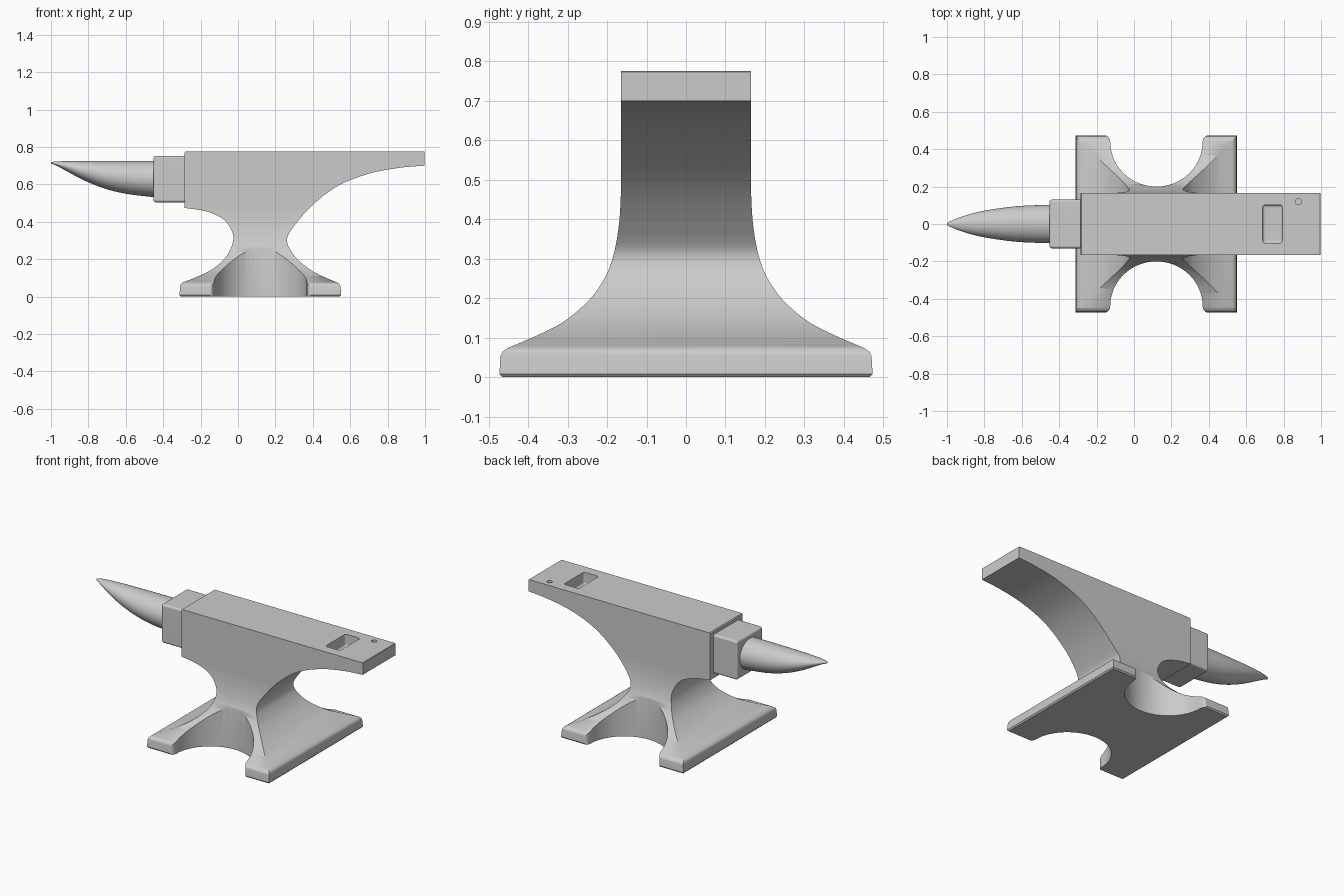
import bpy, bmesh, math
from mathutils import Matrix, Vector

if "Cube" in bpy.data.objects:
    bpy.data.objects.remove(bpy.data.objects["Cube"])


def spline(pts, n=7):
    """Catmull-Rom curve through points of any dimension."""
    p = [tuple(2 * a - b for a, b in zip(pts[0], pts[1]))] + list(pts)
    p.append(tuple(2 * a - b for a, b in zip(pts[-1], pts[-2])))
    out = []
    for i in range(1, len(p) - 2):
        for k in range(n):
            t = k / n
            out.append(tuple(
                0.5 * (2 * b + (c - a) * t + (2 * a - 5 * b + 4 * c - d) * t * t
                       + (3 * b - a - 3 * c + d) * t ** 3)
                for a, b, c, d in zip(*p[i - 1:i + 3])))
    return out + [tuple(pts[-1])]


def finish(name, bm):
    bmesh.ops.recalc_face_normals(bm, faces=bm.faces[:])
    me = bpy.data.meshes.new(name)
    bm.to_mesh(me)
    bm.free()
    ob = bpy.data.objects.new(name, me)
    bpy.context.collection.objects.link(ob)
    return ob


def prism(name, outline, axis, lo, hi):
    """Extrude a 2D outline along the x, y or z axis."""
    place = {'x': lambda a, b, t: (t, a, b), 'y': lambda a, b, t: (a, t, b),
             'z': lambda a, b, t: (a, b, t)}[axis]
    bm = bmesh.new()
    ends = [[bm.verts.new(place(a, b, t)) for a, b in outline] for t in (lo, hi)]
    for e in ends:
        bm.faces.new(e)
    n = len(outline)
    for i in range(n):
        j = (i + 1) % n
        bm.faces.new((ends[0][i], ends[0][j], ends[1][j], ends[1][i]))
    return finish(name, bm)


def box(name, lo, hi, r):
    lo, hi = Vector(lo), Vector(hi)
    bm = bmesh.new()
    bmesh.ops.create_cube(bm, size=1, matrix=Matrix.Translation((lo + hi) / 2)
                          @ Matrix.Diagonal((*(hi - lo), 1)))
    bmesh.ops.bevel(bm, geom=bm.edges[:], offset=r, segments=3, profile=0.5,
                    affect='EDGES')
    return finish(name, bm)


def boolean(ob, tool, op):
    """Apply a boolean and remove its helper."""
    tool.hide_render = True
    m = ob.modifiers.new(op, 'BOOLEAN')
    m.operation, m.object, m.solver = op, tool, 'EXACT'
    bpy.context.view_layer.objects.active = ob
    bpy.ops.object.modifier_apply(modifier=m.name)
    bpy.data.objects.remove(tool)


def smooth(ob, angle=35):
    bpy.ops.object.select_all(action='DESELECT')
    ob.select_set(True)
    bpy.context.view_layer.objects.active = ob
    bpy.ops.object.shade_smooth_by_angle(angle=math.radians(angle))
    ob.modifiers.new('normals', 'WEIGHTED_NORMAL').keep_sharp = True


# body: front silhouette crossed with the flared side silhouette
right = spline([(0.998, 0.70), (0.86, 0.688), (0.70, 0.657), (0.54, 0.595),
                (0.41, 0.50), (0.31, 0.39), (0.262, 0.305), (0.30, 0.22),
                (0.38, 0.148), (0.46, 0.105), (0.53, 0.076)])
left = spline([(-0.295, 0.076), (-0.225, 0.103), (-0.135, 0.148), (-0.06, 0.218),
               (-0.025, 0.305), (-0.043, 0.37), (-0.09, 0.422), (-0.18, 0.458),
               (-0.285, 0.474)])
front = ([(-0.285, 0.77), (-0.28, 0.776), (0.995, 0.776), (0.998, 0.773)] + right
         + [(0.543, 0.067), (0.548, 0.054), (0.552, 0.008), (0.545, 0),
            (-0.306, 0), (-0.313, 0.008), (-0.309, 0.054), (-0.305, 0.067)] + left)
body = prism('anvil_body', front, 'y', -0.7, 0.7)

half = [(0.466, -0.1), (0.466, 0.0), (0.473, 0.008), (0.470, 0.054), (0.465, 0.064)]
half += spline([(0.453, 0.073), (0.37, 0.109), (0.305, 0.144), (0.245, 0.196),
                (0.205, 0.253), (0.185, 0.305), (0.172, 0.37), (0.166, 0.44),
                (0.165, 0.50)])
half.append((0.165, 1.0))
side = prism('side_cutter', half + [(-y, z) for y, z in reversed(half)], 'x', -1.2, 1.2)
boolean(body, side, 'INTERSECT')

# scooped arches between the feet, on both sides
for s in (1, -1):
    arc = [(0.12 + 0.247 * math.cos(a), s * (0.44 + 0.24 * math.sin(a)))
           for a in (math.pi * (1 + i / 40) for i in range(41))]
    lip = [(0.250, 0.455), (0.258, 0.466), (0.272, 0.474), (0.272, 0.6)]
    arc += [(0.12 + x, s * y) for x, y in lip]
    arc += [(0.12 - x, s * y) for x, y in reversed(lip)]
    boolean(body, prism('arch_cutter', arc, 'z', -0.2, 0.42), 'DIFFERENCE')

# square tool hole and small round punch hole in the heel
boolean(body, box('square_hole_cutter', (0.688, -0.102, 0.70), (0.793, 0.102, 0.9),
                  0.014), 'DIFFERENCE')
ring = [(0.88 + 0.016 * math.cos(i * math.tau / 24), 0.12 + 0.016 * math.sin(i * math.tau / 24))
        for i in range(24)]
boolean(body, prism('round_hole_cutter', ring, 'z', 0.725, 0.9), 'DIFFERENCE')
smooth(body)

# step block between face and horn
smooth(box('step_block', (-0.452, -0.13, 0.504), (-0.25, 0.13, 0.752), 0.013))

# horn: elliptical sections (x, half width, bottom z, top z)
sections = spline([(-0.44, 0.103, 0.53, 0.725), (-0.60, 0.097, 0.55, 0.725),
                   (-0.72, 0.084, 0.58, 0.725), (-0.83, 0.065, 0.625, 0.725),
                   (-0.92, 0.040, 0.673, 0.724), (-0.975, 0.018, 0.702, 0.722),
                   (-0.995, 0.008, 0.709, 0.719), (-1.0, 0.001, 0.713, 0.715)], 6)
bm = bmesh.new()
N = 40
rings = []
for x, w, zb, zt in sections:
    rings.append([bm.verts.new((x, w * math.cos(i * math.tau / N),
                                (zb + zt) / 2 + (zt - zb) / 2 * math.sin(i * math.tau / N)))
                  for i in range(N)])
for a, b in zip(rings, rings[1:]):
    for i in range(N):
        j = (i + 1) % N
        bm.faces.new((a[i], a[j], b[j], b[i]))
bm.faces.new(rings[0])
bm.faces.new(rings[-1])
smooth(finish('horn', bm), 50)
